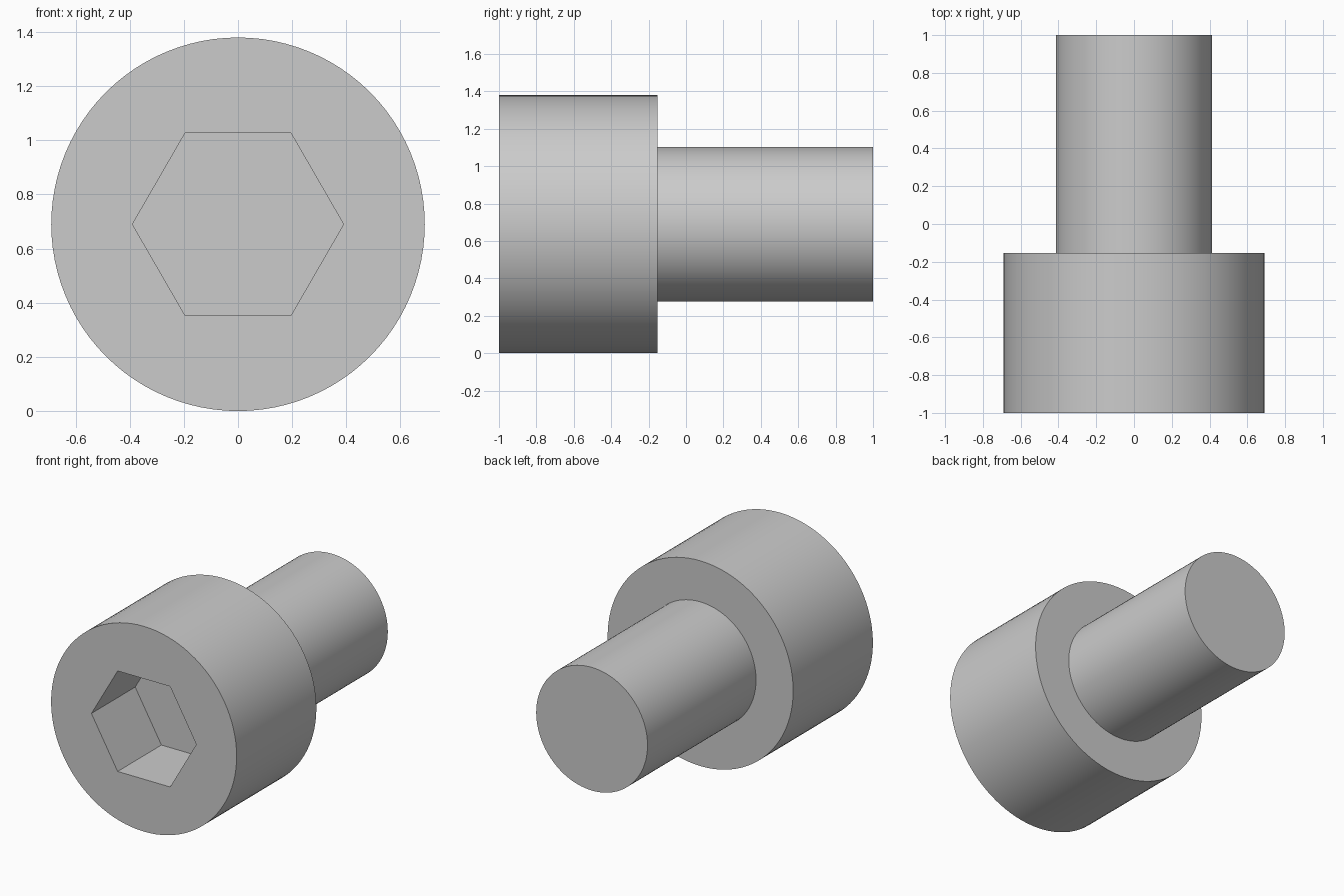
import bpy
import bmesh
import math

SEGMENTS = 96
AXIS_Z = 0.69
HEAD_R, SHANK_R, HEX_R = 0.69, 0.414, 0.39
FRONT, SHOULDER, TIP = -1.0, -0.153, 1.0
SOCKET_FLOOR = -0.535

if "Cube" in bpy.data.objects:
    bpy.data.objects.remove(bpy.data.objects["Cube"])

steel = bpy.data.materials.new("grey steel")
steel.use_nodes = True
colour = (0.6, 0.6, 0.6, 1)
steel.diffuse_color = colour
steel.node_tree.nodes["Principled BSDF"].inputs["Base Color"].default_value = colour


def round_section(radius):
    return lambda angle: radius


def hex_section(radius):
    # Distance to the side of a hexagon with corners on the x axis
    sector = math.pi / 3
    apothem = radius * math.cos(sector / 2)
    return lambda angle: apothem / math.cos(angle % sector - sector / 2)


def build_part(name, sections, cap_last):
    """Skin a row of (section, y) rings along the y axis."""
    bm = bmesh.new()
    rings = []
    for section, y in sections:
        ring = []
        for i in range(SEGMENTS):
            a = math.tau * i / SEGMENTS
            r = section(a)
            ring.append(bm.verts.new((r * math.cos(a), y, AXIS_Z + r * math.sin(a))))
        rings.append(ring)
    for a, b in zip(rings, rings[1:]):
        for i in range(SEGMENTS):
            j = (i + 1) % SEGMENTS
            bm.faces.new((a[i], a[j], b[j], b[i]))
    if cap_last:
        bm.faces.new(rings[-1])
    bmesh.ops.recalc_face_normals(bm, faces=bm.faces)
    mesh = bpy.data.meshes.new(name)
    bm.to_mesh(mesh)
    bm.free()
    mesh.materials.append(steel)
    obj = bpy.data.objects.new(name, mesh)
    bpy.context.collection.objects.link(obj)
    bpy.ops.object.select_all(action="DESELECT")
    obj.select_set(True)
    bpy.context.view_layer.objects.active = obj
    bpy.ops.object.shade_smooth_by_angle(angle=math.radians(30))
    return obj


# Head: shoulder ring, outer wall, front face and hexagonal socket
build_part("socket_head", [
    (round_section(SHANK_R), SHOULDER),
    (round_section(HEAD_R), SHOULDER),
    (round_section(HEAD_R), FRONT),
    (hex_section(HEX_R), FRONT),
    (hex_section(HEX_R), SOCKET_FLOOR),
], True)

# Shank: plain cylinder, closed at the tip and open where it meets the head
build_part("shank", [
    (round_section(SHANK_R), SHOULDER),
    (round_section(SHANK_R), TIP),
], True)
